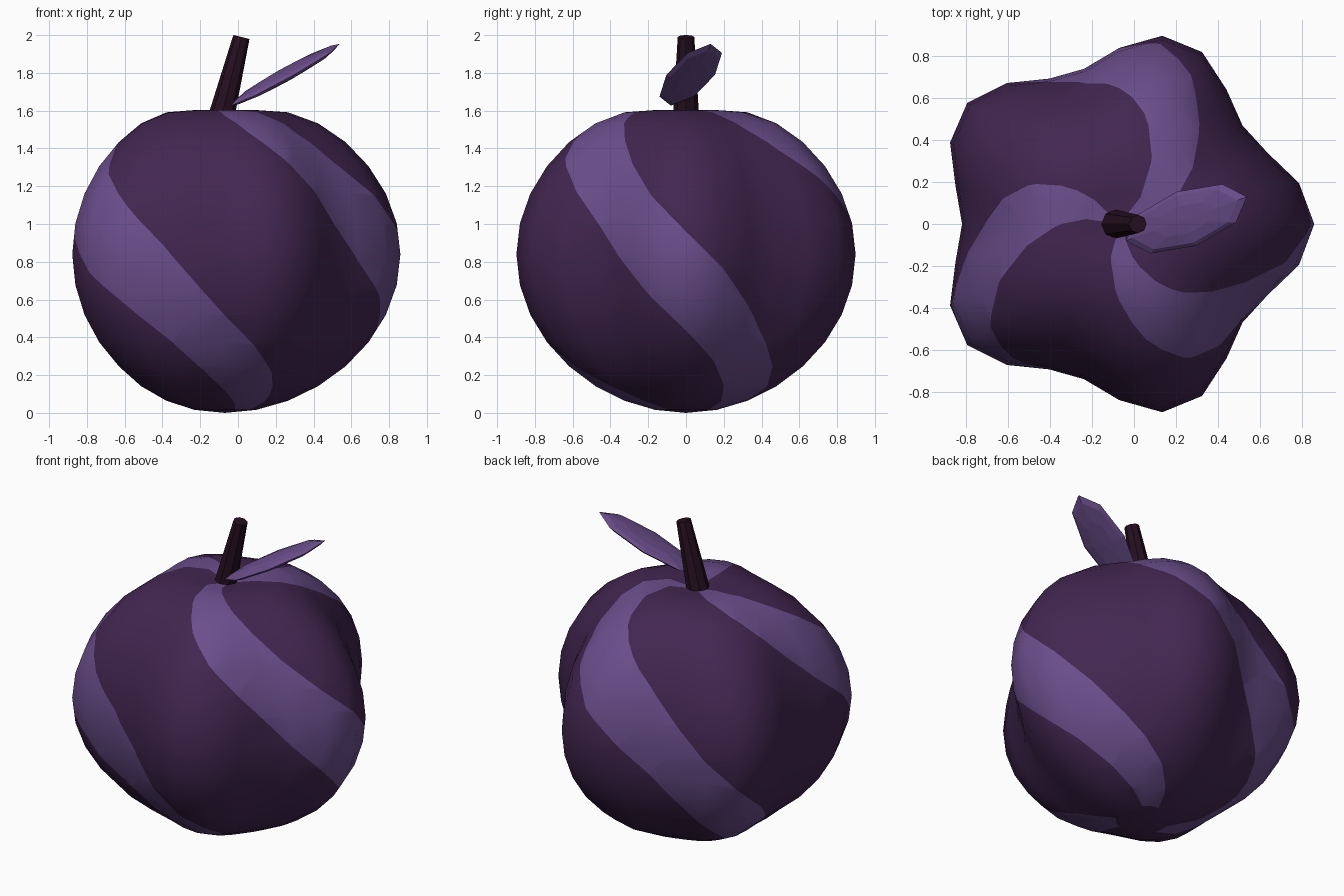
import bpy, bmesh, math
from mathutils import Vector, Matrix, Euler

if "Cube" in bpy.data.objects:
    bpy.data.objects.remove(bpy.data.objects["Cube"])

CX = -0.07          # fruit axis
R, ZC = 0.84, 0.84  # mean radius and centre height


def material(name, rgb):
    m = bpy.data.materials.new(name)
    m.diffuse_color = (*rgb, 1)
    m.use_nodes = True
    m.node_tree.nodes["Principled BSDF"].inputs["Base Color"].default_value = m.diffuse_color
    return m


skin = material("dark purple skin", (0.054, 0.019, 0.080))
light = material("light purple", (0.145, 0.076, 0.260))
bark = material("stem brown", (0.018, 0.005, 0.014))


def finish(bm, name, mats, smooth):
    bmesh.ops.recalc_face_normals(bm, faces=bm.faces)
    for f in bm.faces:
        f.smooth = smooth
    me = bpy.data.meshes.new(name)
    bm.to_mesh(me)
    bm.free()
    for m in mats:
        me.materials.append(m)
    ob = bpy.data.objects.new(name, me)
    bpy.context.collection.objects.link(ob)
    return ob


# Fruit: five-lobed sphere with a dimple on top and three spiral stripes
def stripe_distance(theta, phi):
    """Degrees from the nearest stripe edge, negative inside a stripe."""
    return abs((theta + 0.97 * phi - 110 + 60) % 120 - 60) - 18


bm = bmesh.new()
bmesh.ops.create_uvsphere(bm, u_segments=28, v_segments=16, radius=1)
dist, poles = {}, []
for v in bm.verts:
    theta = math.atan2(v.co.y, v.co.x)
    phi = math.asin(max(-1, min(1, v.co.z)))
    c = math.cos(phi)
    if c < 0.01:
        poles.append(v)
        dist[v] = 0.0
    else:
        dist[v] = stripe_distance(math.degrees(theta), math.degrees(phi))
    r = R * c * (1 + 0.107 * c * math.cos(5 * theta))
    z = ZC + R * math.sin(phi)
    if phi > 0:
        z -= 0.115 * max(0, 1 - R * c / 0.6) ** 2
    v.co = (CX + r * math.cos(theta), r * math.sin(theta), z)

# cut the skin along the stripe edges
for e in list(bm.edges):
    a, b = e.verts
    da, db = dist[a], dist[b]
    if da * db < 0:
        _, v = bmesh.utils.edge_split(e, a, da / (da - db))
        dist[v] = 0.0
for f in list(bm.faces):
    cuts = [v for v in f.verts if dist[v] == 0.0]
    if len(cuts) == 2 and not any(cuts[0] in e.verts and cuts[1] in e.verts for e in f.edges):
        bmesh.utils.face_split(f, cuts[0], cuts[1])
for f in bm.faces:
    bottom_cap = any(p in f.verts for p in poles if p.co.z < 0.5)
    inside = sum(dist[v] for v in f.verts) < 0
    f.material_index = 1 if inside and not bottom_cap else 0
finish(bm, "fruit_body", [skin, light], True)

# Stem: leaning tapered eight-sided rod
low, high = Vector((-0.10, 0, 1.52)), Vector((0.018, 0, 1.99))
axis = high - low
bm = bmesh.new()
rot = axis.to_track_quat('Z', 'Y').to_matrix().to_4x4()
bmesh.ops.create_cone(bm, cap_ends=True, segments=8, radius1=0.072, radius2=0.044,
                      depth=axis.length, matrix=Matrix.Translation((low + high) / 2) @ rot)
finish(bm, "stem", [bark], False)

# Leaf: flattened faceted ellipsoid, tilted upward
bm = bmesh.new()
place = (Matrix.Translation((0.25, 0.025, 1.79))
         @ Euler((0, math.radians(-28), math.radians(20))).to_matrix().to_4x4()
         @ Matrix.Diagonal((0.348, 0.137, 0.03, 1)))
bmesh.ops.create_uvsphere(bm, u_segments=8, v_segments=6, radius=1, matrix=place)
finish(bm, "leaf", [light], False)
